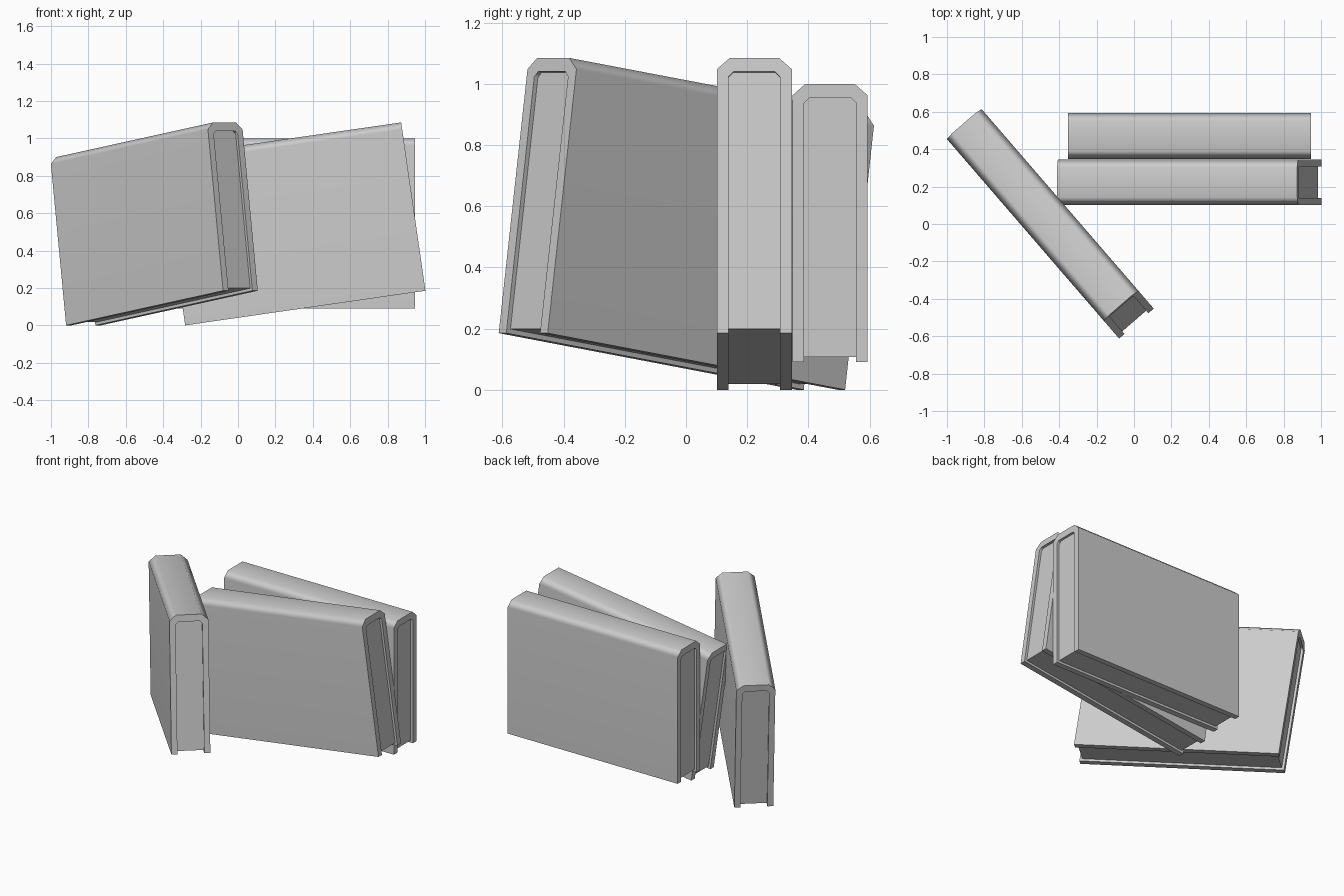
import bpy, bmesh
from math import radians
from mathutils import Matrix

if "Cube" in bpy.data.objects:
    bpy.data.objects.remove(bpy.data.objects["Cube"])

L, T, H = 1.298, 0.245, 0.909   # book length, thickness, height
INSET = 0.016                   # pages sit back from the cover edges


def extrude_profile(name, pts, length, matrix):
    """Extrude a closed (y, z) outline along x, centred on the origin."""
    bm = bmesh.new()
    face = bm.faces.new([bm.verts.new((-length / 2, y, z)) for y, z in pts])
    ext = bmesh.ops.extrude_face_region(bm, geom=[face])
    verts = [v for v in ext["geom"] if isinstance(v, bmesh.types.BMVert)]
    bmesh.ops.translate(bm, vec=(length, 0, 0), verts=verts)
    bmesh.ops.recalc_face_normals(bm, faces=bm.faces)
    mesh = bpy.data.meshes.new(name)
    bm.to_mesh(mesh)
    bm.free()
    ob = bpy.data.objects.new(name, mesh)
    bpy.context.collection.objects.link(ob)
    ob.matrix_world = matrix
    bpy.ops.object.select_all(action='DESELECT')
    ob.select_set(True)
    bpy.context.view_layer.objects.active = ob
    bpy.ops.object.shade_smooth_by_angle(angle=radians(55))
    wn = ob.modifiers.new("weighted_normals", 'WEIGHTED_NORMAL')
    wn.keep_sharp = True
    return ob


def mirrored(half):
    return half + [(-y, z) for y, z in reversed(half)]


def book(label, loc, tilt, turn):
    m = (Matrix.Translation(loc) @ Matrix.Rotation(radians(turn), 4, 'Z')
         @ Matrix.Rotation(radians(-tilt), 4, 'Y'))
    t, h = T / 2, H / 2
    # wrap-around cover: outer half outline, then the inner one back
    outer = [(t, -h), (t, h - 0.037), (t - 0.042, h)]
    inner = [(t - 0.038, -h), (t - 0.038, h - 0.062), (t - 0.055, h - 0.045)]
    extrude_profile(label + "_cover", mirrored(outer) + mirrored(inner)[::-1], L, m)
    # page block filling the cover
    pages = [(t - 0.038, -h + INSET)] + inner[1:]
    extrude_profile(label + "_pages", mirrored(pages), L - 2 * INSET, m)


book("back_book", (0.297, 0.471, 0.5455), 0, 0)
book("middle_book", (0.295, 0.2235, 0.5425), 8.2, 0)
book("front_book", (-0.449, 0.003, 0.5425), 8.2, -49.2)
